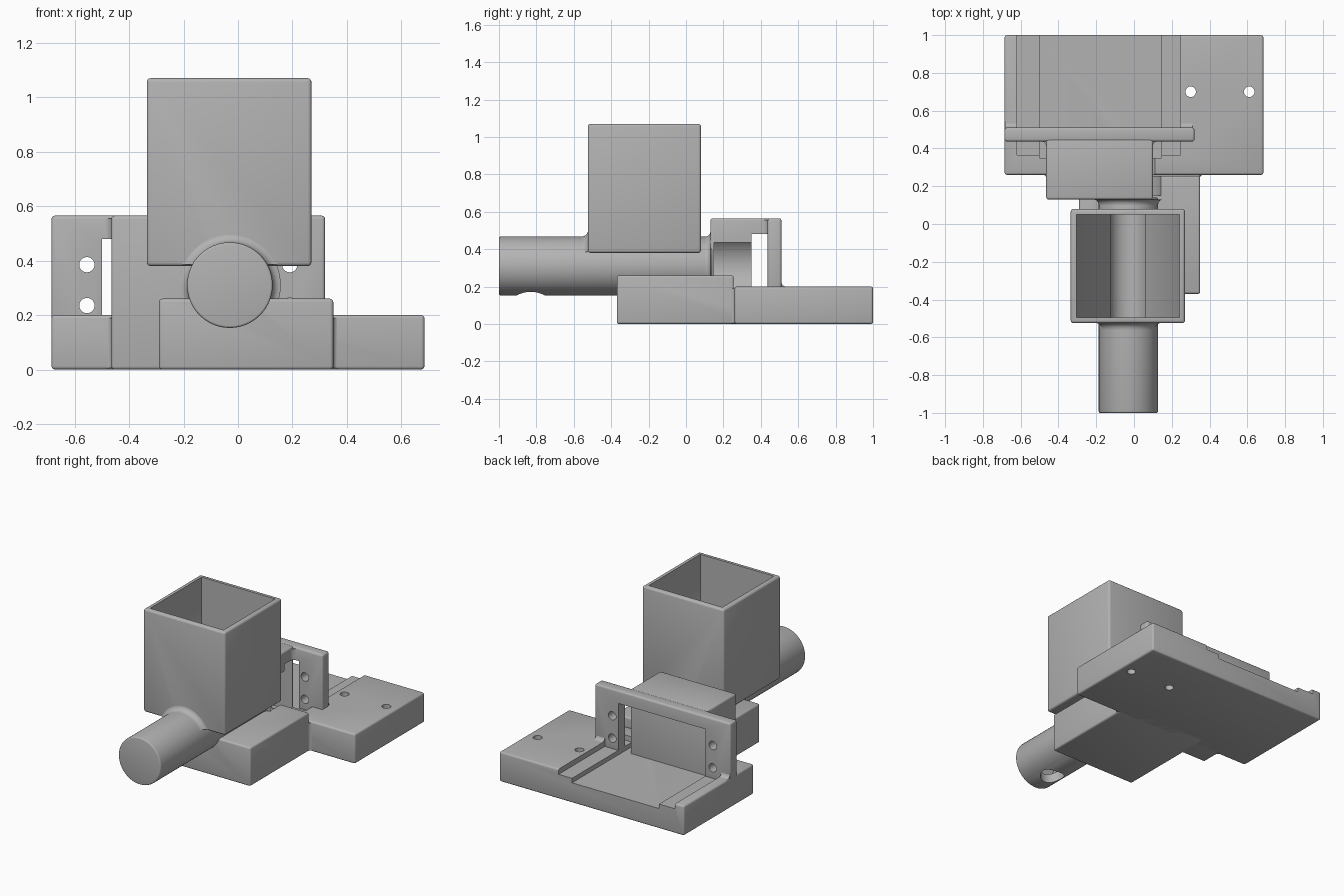
import bpy
import bmesh
import math
from mathutils import Matrix, Vector

if "Cube" in bpy.data.objects:
    bpy.data.objects.remove(bpy.data.objects["Cube"], do_unlink=True)

grey = bpy.data.materials.new("plain_grey")
grey.use_nodes = True
grey.diffuse_color = (0.45, 0.45, 0.45, 1)
grey.node_tree.nodes["Principled BSDF"].inputs["Base Color"].default_value = (0.45, 0.45, 0.45, 1)

CX, CZ = -0.03, 0.31     # feed axis
cutters = []


def finish(name, bm, bevel=0.0):
    bmesh.ops.recalc_face_normals(bm, faces=bm.faces)
    if bevel:
        sharp = [e for e in bm.edges if e.calc_face_angle(0) > math.radians(35)]
        bmesh.ops.bevel(bm, geom=sharp, offset=bevel, segments=3, profile=0.5, affect='EDGES')
    mesh = bpy.data.meshes.new(name)
    bm.to_mesh(mesh)
    bm.free()
    mesh.materials.append(grey)
    ob = bpy.data.objects.new(name, mesh)
    bpy.context.collection.objects.link(ob)
    return ob


def prism(name, axis, pts, lo, hi, bevel=0.0):
    """Extrude a 2D outline along an axis."""
    place = {'x': lambda a, b, t: (t, a, b),
             'y': lambda a, b, t: (a, t, b),
             'z': lambda a, b, t: (a, b, t)}[axis]
    bm = bmesh.new()
    face = bm.faces.new([bm.verts.new(place(a, b, lo)) for a, b in pts])
    new = bmesh.ops.extrude_face_region(bm, geom=[face])["geom"]
    shift = Vector(place(0, 0, hi - lo))
    bmesh.ops.translate(bm, vec=shift, verts=[v for v in new if isinstance(v, bmesh.types.BMVert)])
    return finish(name, bm, bevel)


def box(name, x, y, z, bevel=0.0):
    pts = [(x[0], y[0]), (x[1], y[0]), (x[1], y[1]), (x[0], y[1])]
    return prism(name, 'z', pts, z[0], z[1], bevel)


def rod(name, axis, a, b, r, lo, hi, bevel=0.0, sides=64):
    ring = [2 * math.pi * i / sides for i in range(sides)]
    return prism(name, axis, [(a + r * math.cos(t), b + r * math.sin(t)) for t in ring], lo, hi, bevel)


def cove(name, axis, corner, sa, sb, r, lo, hi):
    """Concave fillet strip in the corner of two faces."""
    a, b = corner
    arc = [math.pi / 2 * i / 6 for i in range(7)]
    pts = [(a, b)] + [(a + sa * r * (1 - math.sin(t)), b + sb * r * (1 - math.cos(t))) for t in arc]
    return prism(name, axis, pts, lo, hi)


def cutter(ob):
    ob.hide_render = True
    cutters.append(ob)
    return ob


def cut(ob, *tools):
    bpy.context.view_layer.objects.active = ob
    for tool in tools:
        mod = ob.modifiers.new("cut", 'BOOLEAN')
        mod.operation = 'DIFFERENCE'
        mod.solver = 'EXACT'
        mod.object = tool
        bpy.ops.object.modifier_apply(modifier=mod.name)


# Shared cutters
feed_bore = cutter(rod("feed_bore", 'y', CX, CZ, 0.1, -0.93, 0.3))
motor_bore = cutter(rod("motor_bore", 'y', CX, CZ, 0.18, 0.15, 0.4))
outlet = cutter(rod("outlet", 'z', CX, -0.83, 0.075, 0.05, CZ, sides=40))
hopper_cavity = cutter(prism("hopper_cavity", 'y',
                             [(-0.305, 1.3), (0.24, 1.3), (0.24, 0.66), (0.06, 0.35),
                              (-0.12, 0.35), (-0.305, 0.66)], -0.495, 0.05))
slide_slot = cutter(box("slide_slot", (-0.9, 0.9), (0.35, 0.435), (0.05, 0.48)))
ledge_recess = cutter(box("ledge_recess", (-0.62, 0.245), (0.365, 1.2), (0.165, 0.4)))
floor_recess = cutter(box("floor_recess", (-0.5, 0.145), (0.35, 1.2), (0.135, 0.4)))
window = cutter(box("window", (-0.5, 0.145), (0.3, 0.7), (0.1, 0.48)))
base_holes = [cutter(rod("base_hole", 'z', x, 0.7, 0.028, -0.1, 0.4, sides=32)) for x in (0.3, 0.61)]
plate_holes = [cutter(rod("plate_hole", 'y', x, z, 0.028, 0.3, 0.7, sides=32))
               for x in (-0.555, 0.19) for z in (0.235, 0.385)]

# Base with stepped slide channel
base = box("base", (-0.685, 0.685), (0.26, 1.0), (0, 0.2), 0.012)
cut(base, ledge_recess, floor_recess, motor_bore, *base_holes)

# Front support block under the tube
support = prism("front_support", 'x', [(-0.37, 0), (-0.37, 0.26), (0.255, 0.26), (0.255, 0.1),
                                       (0.34, 0.1), (0.34, 0)], -0.29, 0.35, 0.012)
cut(support, feed_bore, motor_bore)

# Motor housing behind the hopper
housing = box("motor_housing", (-0.465, 0.1), (0.13, 0.45), (0, 0.565), 0.012)
cut(housing, slide_slot, motor_bore, feed_bore)

# Upright mounting plate
plate = box("mounting_plate", (-0.685, 0.32), (0.437, 0.51), (0.15, 0.565), 0.012)
cut(plate, window, *plate_holes)

# Feed tube with closed front and outlet underneath
tube = rod("feed_tube", 'y', CX, CZ, 0.157, -1.0, 0.14, 0.008, 96)
cut(tube, feed_bore, hopper_cavity, outlet)

# Hopper with sloped floor
hopper = box("hopper", (-0.335, 0.27), (-0.525, 0.08), (0.38, 1.07), 0.014)
cut(hopper, hopper_cavity, feed_bore)


# Flares where the tube meets the hopper and the housing
def flare(name, y_face, direction, r):
    bm = bmesh.new()
    arc = [math.pi / 2 * i / 6 for i in range(7)]
    prof = [(0.157 + r * (1 - math.sin(t)), y_face + direction * r * (1 - math.cos(t))) for t in arc]
    prof = [(0.12, y_face)] + prof + [(0.12, y_face + direction * r)]
    verts = [bm.verts.new((CX + rad, y, CZ)) for rad, y in prof]
    edges = [bm.edges.new((verts[i], verts[(i + 1) % len(verts)])) for i in range(len(verts))]
    bmesh.ops.spin(bm, geom=verts + edges, cent=(CX, 0, CZ), axis=(0, 1, 0),
                   angle=2 * math.pi, steps=64, use_merge=True)
    bmesh.ops.remove_doubles(bm, verts=bm.verts, dist=0.0001)
    return finish(name, bm)


below = cutter(box("below_hopper", (-1, 1), (-1.2, 1), (-1, 0.385)))
cut(flare("hopper_flare", -0.524, -1, 0.035), below)
flare("housing_flare", 0.131, -1, 0.03)

# Concave fillets at the inner corners
cove("plate_fillet_right", 'x', (0.509, 0.199), 1, 1, 0.03, -0.683, -0.62)
cove("plate_fillet_left", 'x', (0.509, 0.199), 1, 1, 0.03, 0.245, 0.31)
cove("support_fillet", 'z', (0.349, 0.261), 1, -1, 0.02, 0.005, 0.19)
cove("housing_fillet", 'z', (-0.464, 0.261), -1, -1, 0.02, 0.005, 0.19)
cove("plate_inner_fillet_right", 'z', (-0.464, 0.438), -1, -1, 0.03, 0.48, 0.555)
cove("plate_inner_fillet_left", 'z', (0.099, 0.438), 1, -1, 0.03, 0.48, 0.555)

for tool in cutters:
    bpy.data.objects.remove(tool, do_unlink=True)

# Smooth shading with sharp edges kept
bpy.ops.object.select_all(action='DESELECT')
for ob in bpy.context.scene.objects:
    if ob.type == 'MESH':
        ob.select_set(True)
        bpy.context.view_layer.objects.active = ob
bpy.ops.object.shade_smooth_by_angle(angle=math.radians(35))
